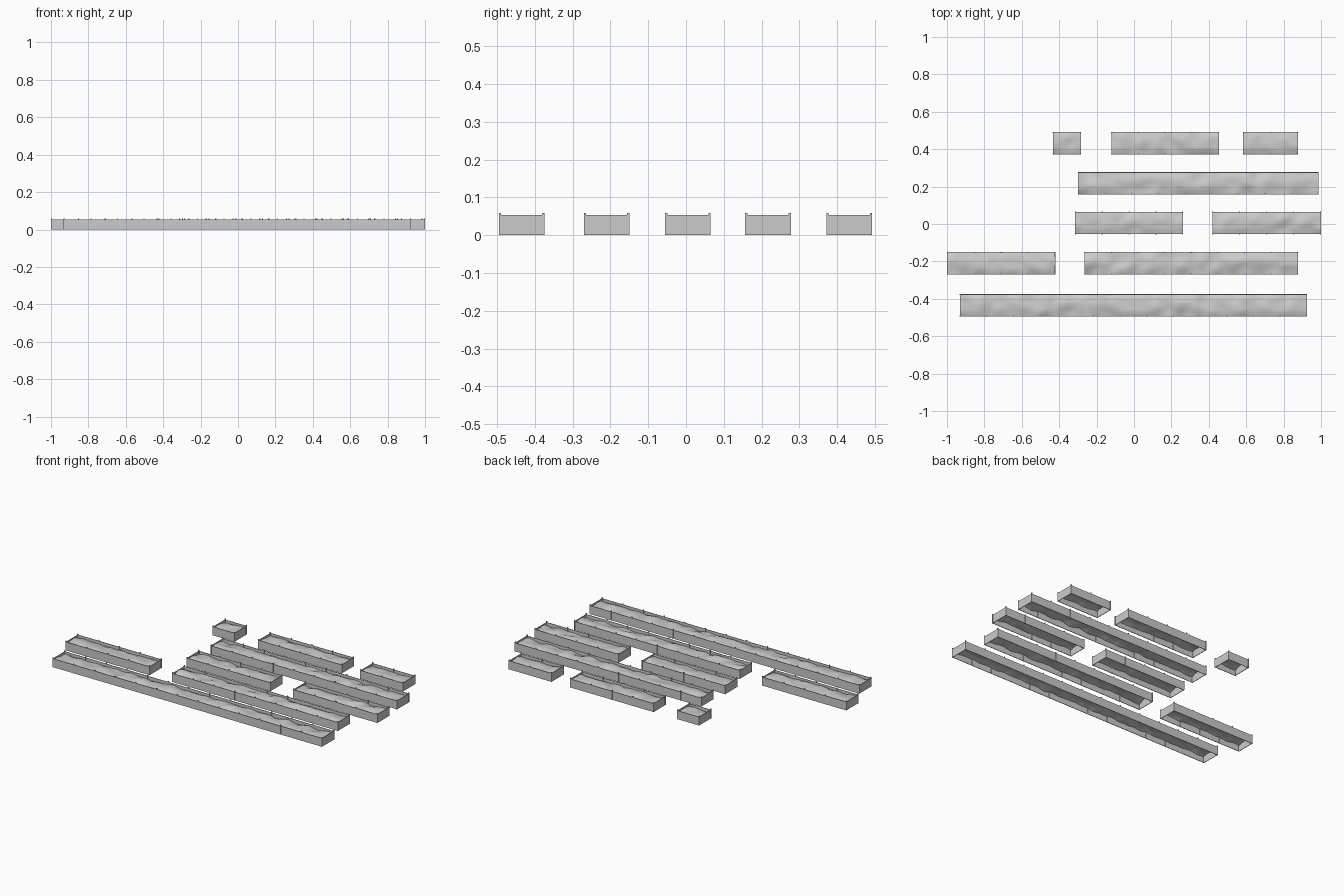
import bpy, bmesh, math
from mathutils import Vector, noise

cube = bpy.data.objects.get("Cube")
if cube:
    bpy.data.objects.remove(cube, do_unlink=True)

grey = bpy.data.materials.new("concrete grey")
grey.use_nodes = True
COLOUR = (0.6, 0.6, 0.6, 1)
grey.diffuse_color = COLOUR
grey.node_tree.nodes["Principled BSDF"].inputs["Base Color"].default_value = COLOUR

UNIT = 0.143     # panel spacing
DEPTH = 0.121    # outer depth of a bed
WALL_TOP = 0.053
POST_TOP = 0.059
WALL = 0.003
POST = 0.006


def add_box(bm, x0, x1, y0, y1, z0, z1):
    geom = bmesh.ops.create_cube(bm, size=1)
    for v in geom["verts"]:
        v.co = Vector((x0 if v.co.x < 0 else x1,
                       y0 if v.co.y < 0 else y1,
                       z0 if v.co.z < 0 else z1))


def make_object(name, bm):
    mesh = bpy.data.meshes.new(name)
    bm.to_mesh(mesh)
    bm.free()
    mesh.materials.append(grey)
    obj = bpy.data.objects.new(name, mesh)
    bpy.context.collection.objects.link(obj)
    return obj


def make_walls(name, x0, x1, yc):
    # thin panels round an open bottom
    bm = bmesh.new()
    half = DEPTH / 2
    inset = 0.0008
    for side in (-1, 1):
        ya, yb = sorted((yc + side * (half - inset), yc + side * (half - inset - WALL)))
        add_box(bm, x0 + inset, x1 - inset, ya, yb, 0, WALL_TOP)
    add_box(bm, x0 + inset, x0 + inset + WALL, yc - half + WALL, yc + half - WALL, 0, WALL_TOP)
    add_box(bm, x1 - inset - WALL, x1 - inset, yc - half + WALL, yc + half - WALL, 0, WALL_TOP)
    make_object(name + "_walls", bm)


def make_posts(name, x0, x1, yc):
    # posts at the corners and at every panel joint
    bm = bmesh.new()
    half = DEPTH / 2
    count = max(1, round((x1 - x0) / UNIT))
    for i in range(count + 1):
        px = x0 + (x1 - x0 - POST) * i / count
        for y in (yc - half, yc + half - POST):
            add_box(bm, px, px + POST, y, y + POST, 0, POST_TOP)
    make_object(name + "_posts", bm)


def make_soil(name, x0, x1, yc):
    # uneven ground sheet between the walls
    bm = bmesh.new()
    nx = max(8, round((x1 - x0) / 0.018))
    bmesh.ops.create_grid(bm, x_segments=nx, y_segments=6, size=0.5)
    for v in bm.verts:
        across = v.co.y * 2
        x = (x0 + x1) / 2 + v.co.x * (x1 - x0 - 2 * WALL)
        y = yc + v.co.y * (DEPTH - 2 * WALL)
        bump = noise.noise(Vector((x * 14, y * 18, 3)))
        z = 0.036 + 0.009 * (1 - across * across) + 0.012 * bump
        v.co = Vector((x, y, min(z, 0.056)))
    obj = make_object(name + "_soil", bm)
    obj.data.shade_smooth()


# each row: centre y, then the left and right ends of its beds
ROWS = [
    (0.432, [(-0.435, -0.283), (-0.122, 0.455), (0.582, 0.877)]),
    (0.217, [(-0.30, 0.987)]),
    (0.005, [(-0.316, 0.262), (0.418, 1.0)]),
    (-0.21, [(-1.0, -0.42), (-0.266, 0.878)]),
    (-0.435, [(-0.932, 0.926)]),
]

for r, (yc, beds) in enumerate(ROWS, 1):
    for b, (x0, x1) in enumerate(beds, 1):
        name = f"bed_{r}_{b}"
        make_walls(name, x0, x1, yc)
        make_posts(name, x0, x1, yc)
        make_soil(name, x0, x1, yc)
